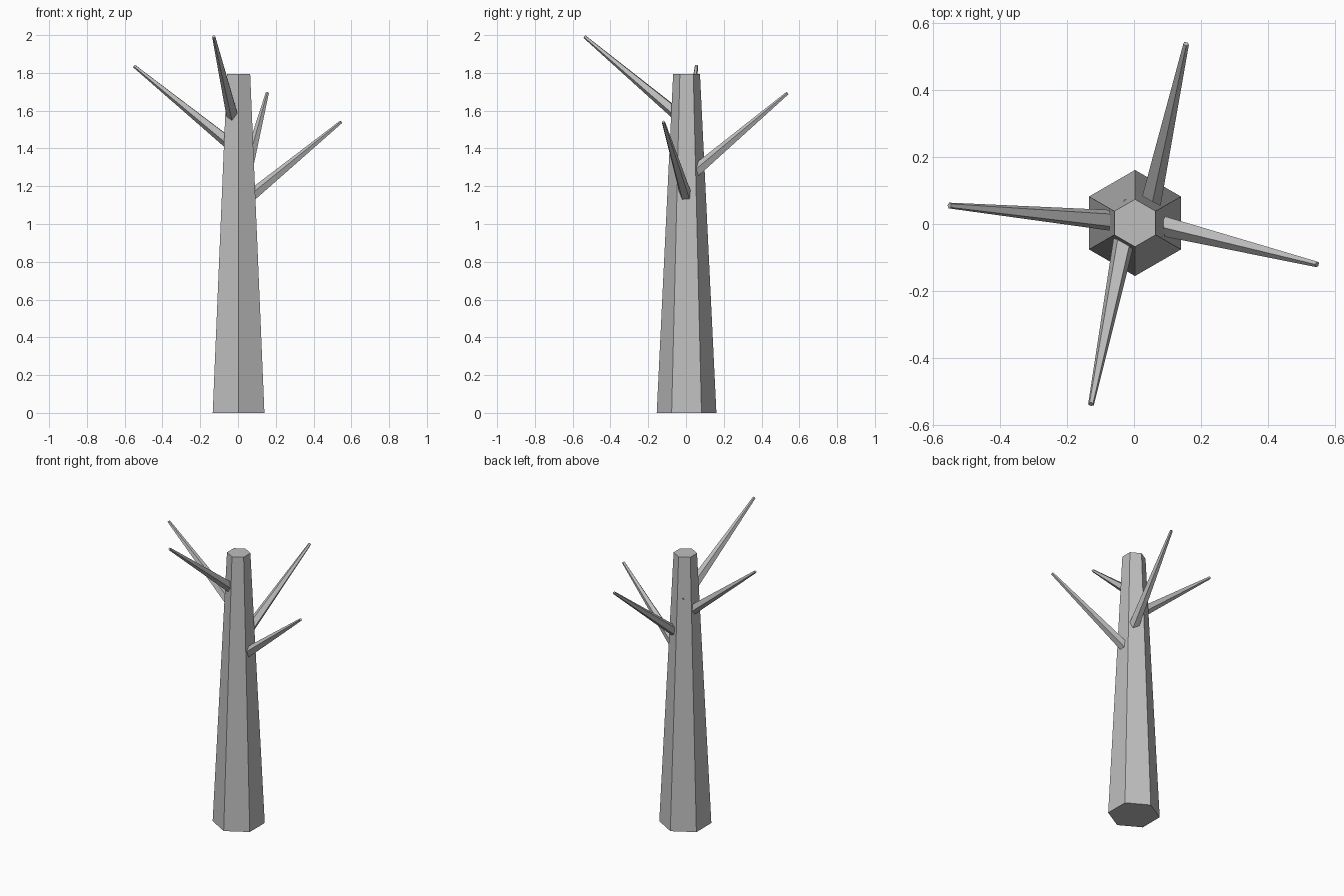
import bpy, bmesh, math
from mathutils import Vector

if "Cube" in bpy.data.objects:
    bpy.data.objects.remove(bpy.data.objects["Cube"])

bark = bpy.data.materials.new("grey_bark")
bark.diffuse_color = (0.52, 0.52, 0.52, 1)
bark.use_nodes = True
bark.node_tree.nodes["Principled BSDF"].inputs["Base Color"].default_value = bark.diffuse_color


def tapered_limb(name, base, tip, r_base, r_tip, sides, roll=0.0):
    """Flat-shaded tapered prism running from base to tip."""
    base, tip = Vector(base), Vector(tip)
    axis = (tip - base).normalized()
    # "up" is the cross-section direction that roll is measured from
    ref = Vector((0, 1, 0)) if abs(axis.z) > 0.99 else Vector((0, 0, 1))
    up = (ref - axis * ref.dot(axis)).normalized()
    side = axis.cross(up)
    bm = bmesh.new()
    rings = []
    for centre, r in ((base, r_base), (tip, r_tip)):
        ring = []
        for i in range(sides):
            a = roll + 2 * math.pi * i / sides
            ring.append(bm.verts.new(centre + r * (up * math.cos(a) + side * math.sin(a))))
        rings.append(ring)
    low, high = rings
    bm.faces.new(low[::-1])
    bm.faces.new(high)
    for i in range(sides):
        j = (i + 1) % sides
        bm.faces.new((low[i], low[j], high[j], high[i]))
    bmesh.ops.recalc_face_normals(bm, faces=bm.faces)
    mesh = bpy.data.meshes.new(name)
    bm.to_mesh(mesh)
    bm.free()
    mesh.materials.append(bark)
    obj = bpy.data.objects.new(name, mesh)
    bpy.context.collection.objects.link(obj)


# Hexagonal trunk with corners facing front and back
tapered_limb("trunk", (0.003, 0.003, 0), (0.003, 0.003, 1.795), 0.158, 0.071, 6)

# Four bare branches spiralling up; each starts inside the trunk
branches = [
    ("right_branch", (-0.03, 0.025, 1.065), (0.546, -0.12, 1.54), 0.2),
    ("back_branch", (0.023, -0.048, 1.195), (0.155, 0.537, 1.692), 0.2),
    ("left_branch", (0.052, 0.0, 1.35), (-0.55, 0.055, 1.837), 0.63),
    ("front_branch", (-0.01, 0.05, 1.50), (-0.128, -0.537, 1.992), 0.63),
]
for name, base, tip, roll in branches:
    tapered_limb(name, base, tip, 0.038, 0.009, 5, roll)
